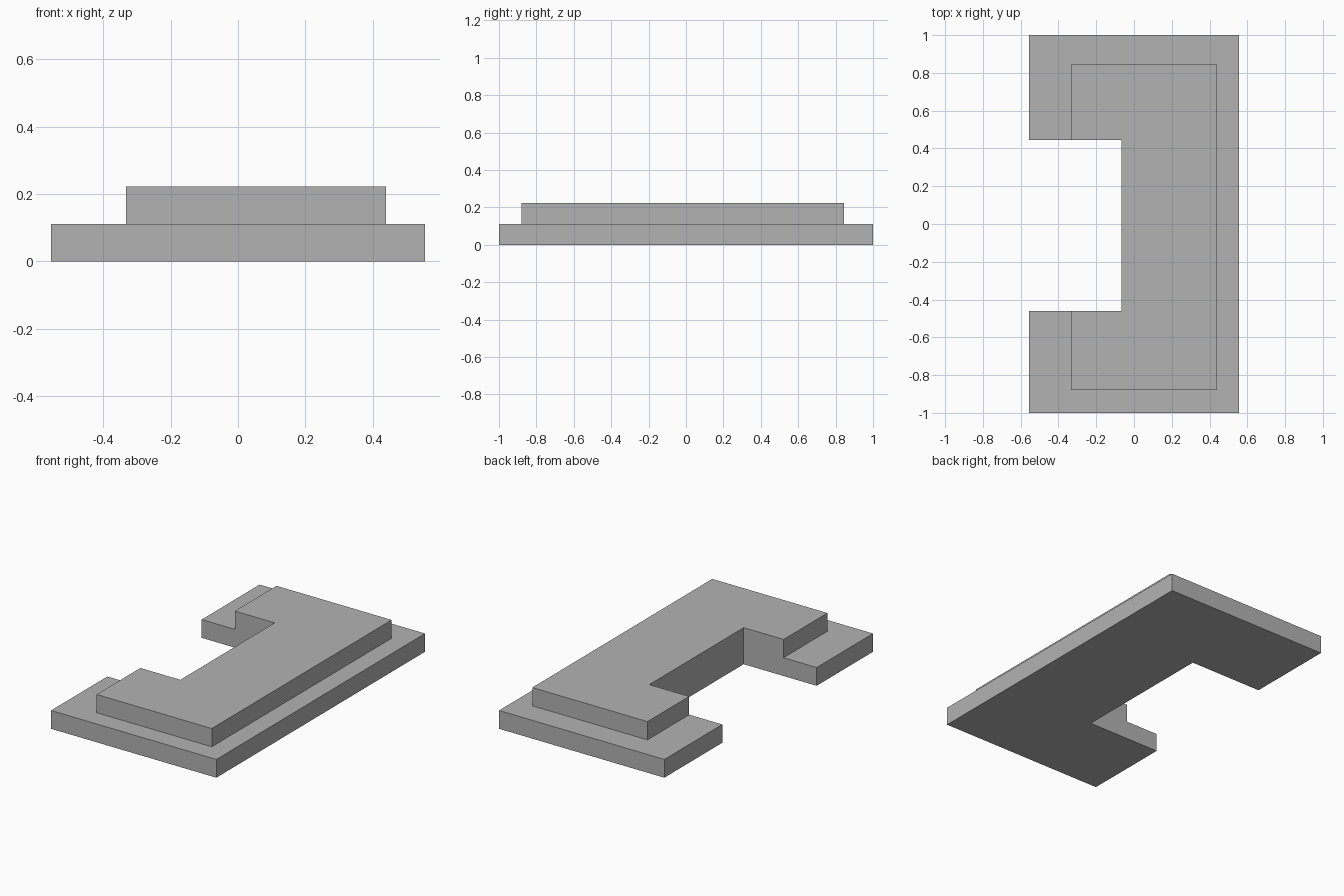
import bpy
import bmesh

cube = bpy.data.objects.get("Cube")
if cube:
    bpy.data.objects.remove(cube, do_unlink=True)

grey = bpy.data.materials.new("plain_grey")
grey.use_nodes = True
colour = (0.45, 0.45, 0.45, 1)
grey.diffuse_color = colour
grey.node_tree.nodes["Principled BSDF"].inputs["Base Color"].default_value = colour

# Recess shared by both tiers: inner wall and its two ends
NOTCH_X, NOTCH_FRONT, NOTCH_BACK = -0.065, -0.46, 0.445
TIER = 0.111


def bracket_slab(name, left, right, front, back, bottom):
    """C-shaped slab, open towards -x, one tier high."""
    outline = [
        (left, front), (right, front), (right, back), (left, back),
        (left, NOTCH_BACK), (NOTCH_X, NOTCH_BACK),
        (NOTCH_X, NOTCH_FRONT), (left, NOTCH_FRONT),
    ]
    bm = bmesh.new()
    base = bm.faces.new([bm.verts.new((x, y, bottom)) for x, y in outline])
    top = bmesh.ops.extrude_face_region(bm, geom=[base], use_keep_orig=True)["geom"]
    verts = [v for v in top if isinstance(v, bmesh.types.BMVert)]
    bmesh.ops.translate(bm, verts=verts, vec=(0, 0, TIER))
    bmesh.ops.recalc_face_normals(bm, faces=bm.faces)
    mesh = bpy.data.meshes.new(name)
    bm.to_mesh(mesh)
    bm.free()
    mesh.materials.append(grey)
    obj = bpy.data.objects.new(name, mesh)
    bpy.context.collection.objects.link(obj)
    return obj


# Wide lower tier and the smaller tier standing on it
bracket_slab("lower_step", -0.555, 0.555, -1, 1, 0)
bracket_slab("upper_step", -0.333, 0.44, -0.88, 0.845, TIER)
